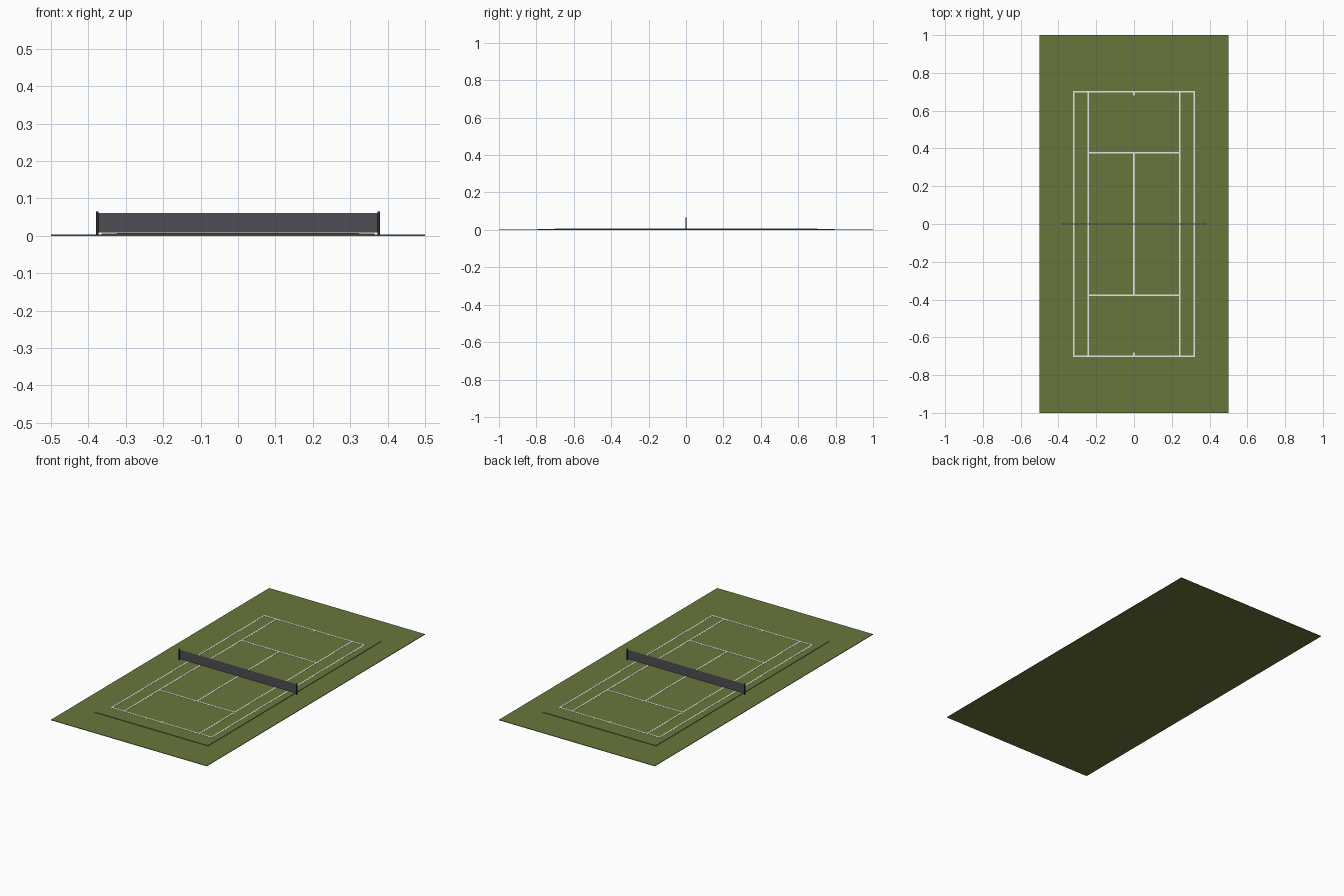
import bpy

cube = bpy.data.objects.get("Cube")
if cube:
    bpy.data.objects.remove(cube, do_unlink=True)


def material(name, rgb):
    mat = bpy.data.materials.new(name)
    mat.use_nodes = True
    mat.diffuse_color = (*rgb, 1)
    mat.node_tree.nodes["Principled BSDF"].inputs["Base Color"].default_value = (*rgb, 1)
    return mat


GREEN = material("court green", (0.14, 0.18, 0.045))
WHITE = material("line white", (0.8, 0.8, 0.78))
MESH = material("net grey", (0.075, 0.075, 0.09))
DARK = material("post black", (0.025, 0.025, 0.03))


def box(name, mat, centre, size, bottom, height):
    """Box centred on an xy point, standing at the given bottom height."""
    bpy.ops.mesh.primitive_cube_add(size=1, location=(*centre, bottom + height / 2))
    obj = bpy.context.object
    obj.name = name
    obj.scale = (*size, height)
    bpy.ops.object.transform_apply(location=False, rotation=False, scale=True)
    obj.data.materials.append(mat)
    return obj


# Court dimensions
DOUBLES, SINGLES, BASELINE, SERVICE = 0.32, 0.242, 0.699, 0.376
POST_X, NET_TOP = 0.376, 0.061
BASE, SLAB, LINE = 0.003, 0.003, 0.008
TOP = BASE + SLAB

# Ground and raised playing surface
box("ground", GREEN, (0, 0), (1, 2), 0, BASE)
box("playing_surface", GREEN, (0, 0), (0.73, 1.59), BASE, SLAB)


def line(name, centre, size):
    box(name, WHITE, centre, size, TOP, 0.0008)


# Painted lines
for s, side in ((1, "left"), (-1, "right")):
    line(side + "_doubles_line", (s * DOUBLES, 0), (LINE, 2 * BASELINE + LINE))
    line(side + "_singles_line", (s * SINGLES, 0), (LINE, 2 * BASELINE - LINE))
for s, end in ((1, "back"), (-1, "front")):
    line(end + "_baseline", (0, s * BASELINE), (2 * DOUBLES - LINE, LINE))
    line(end + "_service_line", (0, s * SERVICE), (2 * SINGLES - LINE, LINE))
    line(end + "_centre_mark", (0, s * (BASELINE - 0.012)), (LINE, 0.016))
line("centre_service_line", (0, 0), (LINE, 2 * SERVICE - LINE))

# Net with tape, and posts at both ends
box("net", MESH, (0, 0), (2 * POST_X, 0.002), 0.009, NET_TOP - 0.011)
box("net_tape", WHITE, (0, 0), (2 * POST_X, 0.003), NET_TOP - 0.002, 0.002)
for s, side in ((1, "left"), (-1, "right")):
    bpy.ops.mesh.primitive_cylinder_add(vertices=12, radius=0.0035, depth=0.062,
                                        location=(s * POST_X, 0, BASE + 0.031))
    post = bpy.context.object
    post.name = side + "_net_post"
    post.data.materials.append(DARK)
    bpy.ops.object.shade_smooth_by_angle()
